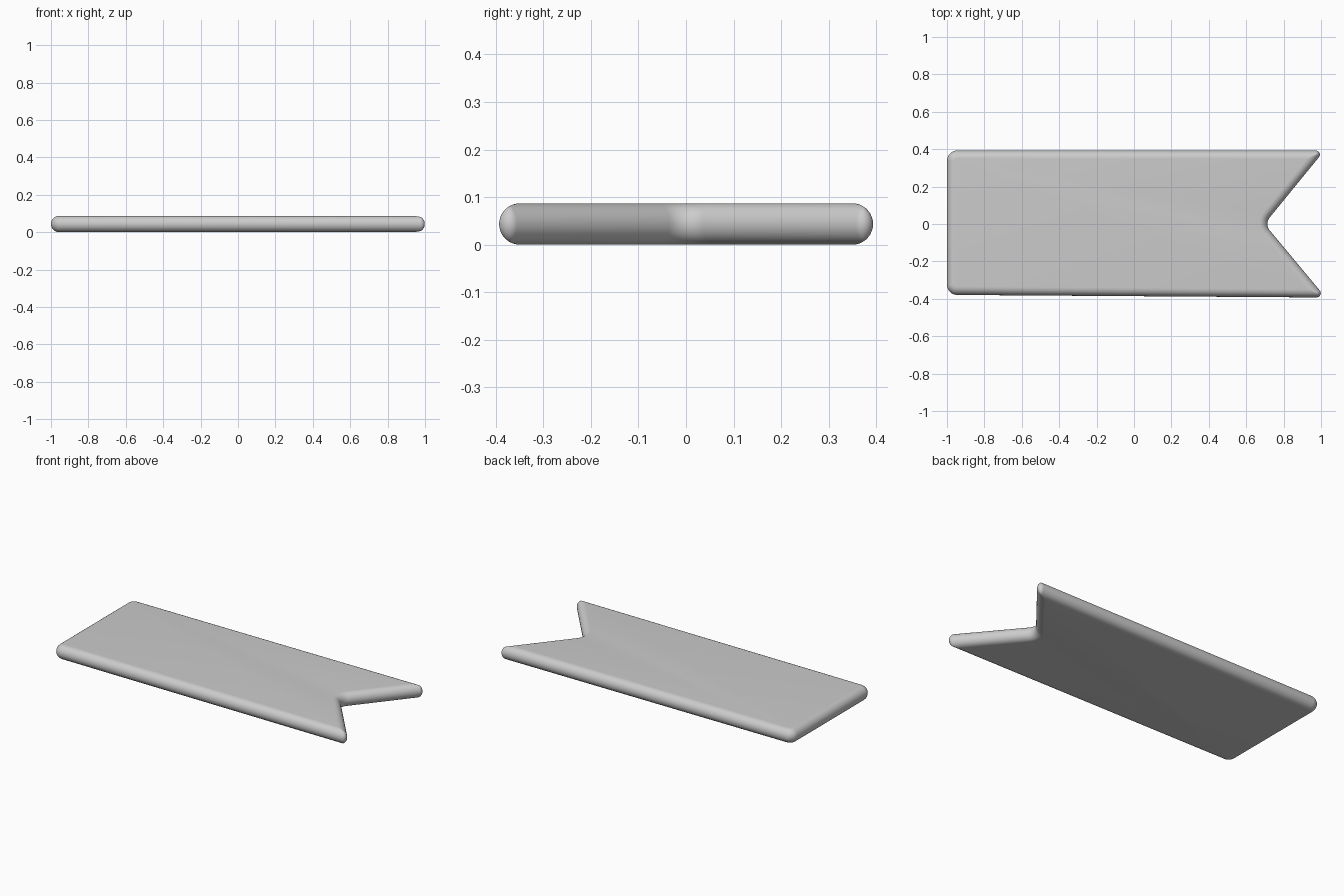
import bpy, bmesh, math
from mathutils import Vector

if "Cube" in bpy.data.objects:
    bpy.data.objects.remove(bpy.data.objects["Cube"])

HALF = 0.0435   # half thickness = radius of the rounded rim
ARC = 10        # segments per corner
RIM = 18        # segments around the rim

# Sharp outline, counter-clockwise: x, y, corner radius
OUTLINE = [(-1.0, -0.379, 0.055), (1.025, -0.393, 0.023), (0.697, 0.0, 0.055),
           (1.018, 0.393, 0.022), (-1.0, 0.393, 0.055)]


def rounded_inset(d):
    """Outline moved inwards by d, with each corner filleted."""
    pts = []
    n = len(OUTLINE)
    for i, (x, y, radius) in enumerate(OUTLINE):
        p = Vector((x, y))
        a = (p - Vector(OUTLINE[i - 1][:2])).normalized()
        b = (Vector(OUTLINE[(i + 1) % n][:2]) - p).normalized()
        na, nb = Vector((-a.y, a.x)), Vector((-b.y, b.x))
        miter = (na + nb) / (1 + na.dot(nb))
        turn = a.x * b.y - a.y * b.x
        side = 1 if turn > 0 else -1
        r = max(radius - side * d, 0.003)
        centre = p + miter * (d + side * r)
        start = math.atan2(-side * na.y, -side * na.x)
        sweep = math.atan2(turn, a.dot(b))
        for k in range(ARC + 1):
            t = start + sweep * k / ARC
            pts.append(centre + r * Vector((math.cos(t), math.sin(t))))
    return pts


# Swallow-tailed plate: rings stacked around a half-round rim
bm = bmesh.new()
rings = []
for j in range(RIM + 1):
    t = -math.pi / 2 + math.pi * j / RIM
    z = HALF + HALF * math.sin(t)
    rings.append([bm.verts.new((q.x, q.y, z))
                  for q in rounded_inset(HALF * (1 - math.cos(t)))])
for lo, hi in zip(rings, rings[1:]):
    for i in range(len(lo)):
        k = (i + 1) % len(lo)
        bm.faces.new((lo[i], lo[k], hi[k], hi[i]))
bm.faces.new(rings[0][::-1])
bm.faces.new(rings[-1])
bmesh.ops.recalc_face_normals(bm, faces=bm.faces)

mesh = bpy.data.meshes.new("ribbon_plate")
bm.to_mesh(mesh)
bm.free()
plate = bpy.data.objects.new("ribbon_plate", mesh)
bpy.context.collection.objects.link(plate)
bpy.context.view_layer.objects.active = plate
plate.select_set(True)
bpy.ops.object.shade_smooth_by_angle(angle=math.radians(40))
